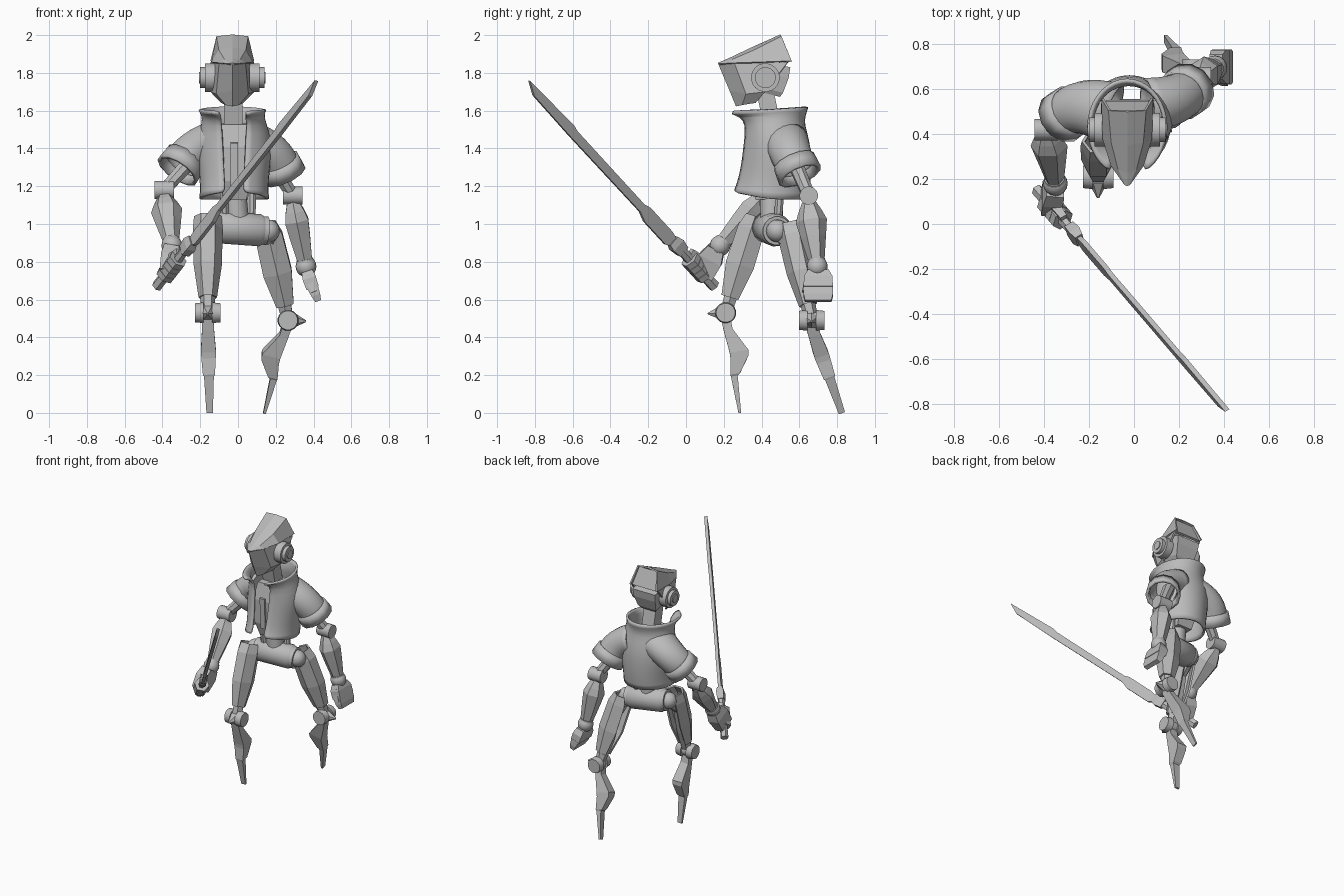
import bpy, bmesh, math
from mathutils import Vector as V, Matrix

cube = bpy.data.objects.get("Cube")
if cube:
    bpy.data.objects.remove(cube)

grey = bpy.data.materials.new("plain grey")
grey.use_nodes = True
grey.diffuse_color = (0.5, 0.5, 0.5, 1)
grey.node_tree.nodes["Principled BSDF"].inputs["Base Color"].default_value = (0.5, 0.5, 0.5, 1)
FRONT, LEFT, UP = V((0, -1, 0)), V((1, 0, 0)), V((0, 0, 1))


def finish(name, bm, smooth=False, thick=0, subdiv=0):
    bmesh.ops.recalc_face_normals(bm, faces=bm.faces)
    me = bpy.data.meshes.new(name)
    bm.to_mesh(me)
    bm.free()
    ob = bpy.data.objects.new(name, me)
    bpy.context.collection.objects.link(ob)
    me.materials.append(grey)
    if subdiv:
        ob.modifiers.new("round", 'SUBSURF').levels = subdiv
    if thick:
        m = ob.modifiers.new("thick", 'SOLIDIFY')
        m.thickness, m.offset = thick, 0
    if smooth:
        bpy.ops.object.select_all(action='DESELECT')
        ob.select_set(True)
        bpy.context.view_layer.objects.active = ob
        bpy.ops.object.shade_smooth_by_angle(angle=math.radians(40))
    return ob


def grid(bm, rings, closed=True, caps=True):
    """Skin a list of point rings."""
    vs = [[bm.verts.new(p) for p in r] for r in rings]
    n = len(vs[0])
    for r0, r1 in zip(vs, vs[1:]):
        for i in range(n if closed else n - 1):
            j = (i + 1) % n
            bm.faces.new((r0[i], r0[j], r1[j], r1[i]))
    if caps:
        bm.faces.new(vs[0])
        bm.faces.new(vs[-1])


def frame(axis, front):
    """Side and forward directions across an axis."""
    z = axis.normalized()
    y = (front - z * front.dot(z)).normalized()
    return y.cross(z), y


def loft(name, a, b, rows, sides=4, front=FRONT, arc=None, smooth=False, thick=0, caps=True):
    """Rows are (t, half width, half depth, forward shift) from a to b."""
    a, b = V(a), V(b)
    x, y = frame(b - a, front)
    if arc:
        angles, k = [math.radians(-arc + 2 * arc * i / (sides - 1)) for i in range(sides)], 1
    else:
        angles = [math.tau * (i + 0.5) / sides for i in range(sides)]
        k = 1 / math.cos(math.pi / sides)
    rings = []
    for t, w, d, *s in rows:
        c = a.lerp(b, t) + y * (s[0] if s else 0)
        rings.append([c + x * w * k * math.sin(q) + y * d * k * math.cos(q) for q in angles])
    bm = bmesh.new()
    grid(bm, rings, not arc, caps and not arc)
    return finish(name, bm, smooth, thick)


def tube(name, a, b, r, r2=None, sides=16):
    r2 = r if r2 is None else r2
    up = FRONT if abs((V(b) - V(a)).normalized().y) < 0.9 else UP
    return loft(name, a, b, [(0, r, r), (1, r2, r2)], sides, up, smooth=sides > 8)


def ball(name, c, r):
    bm = bmesh.new()
    bmesh.ops.create_uvsphere(bm, u_segments=16, v_segments=10, radius=r)
    bmesh.ops.translate(bm, verts=bm.verts, vec=V(c))
    return finish(name, bm, True)


# Head: pointed mask under a sloping hood
CX = -0.03


def mirrored_shell(name, halves):
    """Each half section starts on the centre line."""
    bm = bmesh.new()
    grid(bm, [[V((CX - x, y, z)) for x, y, z in reversed(h[1:])] +
              [V((CX + x, y, z)) for x, y, z in h] for h in halves], closed=False, caps=False)
    finish(name, bm, thick=0.012)


mirrored_shell("face_mask", (
    [(0, .27, 1.625), (.03, .30, 1.632), (.055, .37, 1.645)],
    [(0, .235, 1.71), (.08, .32, 1.69), (.11, .42, 1.70)],
    [(0, .178, 1.845), (.065, .26, 1.85), (.11, .54, 1.857)]))
mirrored_shell("hood", (
    [(0, .172, 1.848), (.006, .174, 1.847), (.01, .178, 1.845)],
    [(0, .23, 1.873), (.038, .245, 1.866), (.068, .26, 1.85)],
    [(0, .35, 1.93), (.068, .365, 1.918), (.105, .38, 1.855)],
    [(0, .502, 1.998), (.08, .507, 1.99), (.11, .56, 1.862)]))
loft("hood_back", (CX, .54, 1.855), (CX, .49, 1.98), [(0, .1, .008), (1, .075, .008)])
loft("head_core", (CX, .43, 1.69), (CX, .47, 1.85),
     [(0, .06, .07), (.15, .075, .08), (.65, .09, .09), (1, .095, .085)])
for s in (-1, 1):
    for part, x0, x1, r in (("disc", .09, .145, .075), ("hub", .145, .17, .055), ("pin", .17, .176, .03)):
        tube("ear_" + part, (CX + s * x0, .42, 1.775), (CX + s * x1, .42, 1.775), r, sides=20)
loft("neck", (CX + .005, .41, 1.74), (CX + .005, .47, 1.46), [(0, .05, .045), (1, .05, .045)])

# Jacket: open front shell with a flared collar
bm = bmesh.new()
rings = []
for z, cx, cy, rx, ry, gap in ((1.605, -.03, .427, .175, .217, 24), (1.575, -.027, .45, .16, .178, 25),
                               (1.53, -.02, .465, .165, .155, 25), (1.43, -.02, .48, .20, .175, 18),
                               (1.30, -.02, .475, .185, .185, 18), (1.2, -.02, .46, .175, .195, 17),
                               (1.13, -.02, .445, .18, .2, 17)):
    ring = []
    for i in range(17):
        q = math.radians(gap + (360 - 2 * gap) * i / 16)
        lift = .04 * max(0, math.cos(q)) if z < 1.2 else -.015 * math.cos(q) if z > 1.6 else 0
        ring.append(V((cx + rx * math.sin(q), cy - ry * math.cos(q), z + lift)))
    rings.append(ring)
grid(bm, rings, closed=False, caps=False)
finish("jacket", bm, True, 0.016, 1)

# Torso under the jacket
loft("chest", (-.015, .44, 1.53), (-.015, .45, 1.13),
     [(0, .07, .08), (.3, .09, .11), (.75, .08, .11), (1, .06, .08)])
loft("chest_strip", (-.02, .325, 1.43), (-.02, .335, 1.2), [(0, .02, .008), (1, .02, .008)])
tube("waist", (-.015, .45, 1.15), (0, .455, 1.0), .06, sides=12)
for s in (-1, 1):
    tube("waist_strut", (s * .075, .45 + s * .05, 1.2), (s * .07, .455 + s * .03, 1.0), .022, sides=8)

# Pelvis and hip joints
A, B = V((-.13, .43, .985)), V((.14, .48, .965))
loft("pelvis", A, B, [(0, .07, .07), (.08, .085, .085), (.9, .085, .085), (1, .07, .07)], 16, smooth=True)
for i, t in enumerate((-.05, .93)):
    tube("hip_ring", A.lerp(B, t), A.lerp(B, t + .12), .075)
    ball("hip_ball", A.lerp(B, i * 1.16 - .08), .06)


def leg(side, hip, thigh_top, knee, shin_top, foot, face):
    hip, thigh_top, knee = V(hip), V(thigh_top), V(knee)
    tube(side + "_hip_link", hip, thigh_top.lerp(knee, .3), .04, .03, 8)
    # Thigh armour is a channel, open at the back
    loft(side + "_thigh_armour", thigh_top, thigh_top.lerp(knee, .84),
         [(0, .066, .055), (.15, .072, .08), (.6, .068, .085), (1, .042, .05)], 6, face, arc=145, thick=.014)
    loft(side + "_thigh_core", thigh_top.lerp(knee, .15), knee,
         [(0, .025, .03), (.6, .04, .04), (1, .03, .03)], 6, face)
    # Knee joint with a pointed guard
    across = face.cross(UP)
    tube(side + "_knee", knee - across * .068, knee + across * .068, .042)
    for s in (-1, 1):
        tube(side + "_knee_cap", knee + across * s * .022, knee + across * s * .068, .055, .05)
    tube(side + "_knee_spike", knee + face * .03, knee + face * .095 - UP * .005, .035, .004, 6)
    # Blade shin with a calf fin
    loft(side + "_shin", shin_top, foot,
         [(0, .03, .025), (.12, .032, .024, -.004), (.36, .04, .05, -.044), (.42, .038, .048, -.042),
          (.59, .032, .026, -.006), (.61, .026, .018), (1, .017, .007)], 4, face)


leg("right", (-.15, .42, .98), (-.16, .37, 1.04), (-.16, .21, .53), (-.16, .21, .5), (-.15, .285, 0), FRONT)
leg("left", (.16, .49, .96), (.145, .55, 1.0), (.265, .665, .49), (.262, .66, .47), (.14, .825, 0), LEFT)


def arm(side, shoulder, cuff, elbow, wrist, face, depth):
    shoulder, cuff, elbow, wrist = map(V, (shoulder, cuff, elbow, wrist))
    d = (elbow - cuff).normalized()
    # Sleeve bends from the shoulder down into the rolled cuff
    bend = cuff - d * .12
    bm = bmesh.new()
    rings = []
    for i in range(8):
        t = i / 7
        p, q = shoulder.lerp(bend, t), bend.lerp(cuff, t)
        x, y = frame(q - p, FRONT)
        r = depth + (.097 - depth) * t
        rings.append([p.lerp(q, t) + x * .1 * math.sin(a) + y * r * math.cos(a)
                      for a in (math.tau * k / 18 for k in range(18))])
    grid(bm, rings, caps=False)
    finish(side + "_sleeve", bm, True, .012)
    loft(side + "_cuff", cuff - d * .035, cuff + d * .05, [(0, .102, .102), (1, .11, .108)],
         12, smooth=True, thick=.02, caps=False)
    # Upper arm, elbow and forearm
    tube(side + "_upper_arm", shoulder.lerp(cuff, .6), elbow, .04, .032, 8)
    tube(side + "_elbow", elbow - LEFT * .052, elbow + LEFT * .052, .048)
    loft(side + "_forearm", elbow - UP * .03, wrist,
         [(0, .03, .03), (.16, .055, .05), (.3, .072, .062), (.55, .058, .054), (1, .032, .035)], 6, face)
    ball(side + "_wrist", wrist, .055)
    tube(side + "_wrist_band", wrist.lerp(elbow, .1), wrist, .045, .05)


arm("right", (-.1, .49, 1.45), (-.295, .495, 1.32), (-.39, .42, 1.18), (-.35, .18, .885), FRONT, .135)
arm("left", (.06, .53, 1.44), (.225, .585, 1.3), (.29, .65, 1.15), (.36, .695, .775), LEFT, .115)

# Relaxed left hand: palm, joined fingers and thumb
loft("left_palm", (.365, .7, .75), (.395, .7, .66), [(0, .055, .03), (.4, .075, .036), (1, .078, .034)], 4, LEFT)
loft("left_fingers", (.393, .7, .67), (.425, .7, .592), [(0, .078, .03), (.6, .078, .024), (1, .07, .016)], 4, LEFT)
loft("left_thumb", (.37, .65, .72), (.405, .63, .64), [(0, .02, .02), (1, .015, .015)])

# Sword: a flat blade with a broad root, guard and grip
GUARD, TIP = V((-.25, -.06, .90)), V((.418, -.838, 1.75))
D = (TIP - GUARD).normalized()
W = (UP - D * UP.dot(D)).normalized()
W.rotate(Matrix.Rotation(math.radians(-15), 3, D))
length = (TIP - GUARD).length
edge = [(0, -.022), (.04, -.045), (.23, -.045), (.29, -.026), (.93, -.03), (length - .08, -.026),
        (length, .012), (.95, .026), (.91, .018), (.3, .018), (.26, .03), (.06, .03), (0, .018)]
bm = bmesh.new()
bm.faces.new([bm.verts.new(GUARD + D * t + W * w) for t, w in edge])
finish("sword_blade", bm, thick=.022)
loft("sword_guard", GUARD - D * .07, GUARD + D * .02, [(0, .022, .032), (.6, .026, .04), (1, .018, .03)], 4, W)
loft("sword_grip", GUARD - D * .36, GUARD - D * .05, [(0, .024, .028), (1, .02, .024)], 6, W)

# Gripping right hand
HAND = GUARD - D * .2
loft("right_palm", V((-.35, .16, .87)), HAND + V((-.03, .03, -.04)),
     [(0, .045, .04), (.4, .065, .045), (1, .06, .035)], 4, V((-1, 0, 0)))
for i in range(4):
    c = HAND + D * (.05 - .036 * i)
    loft("right_finger", c - D * .017, c + D * .017, [(0, .045, .045), (1, .045, .045)], 6, W)
loft("right_thumb", HAND + W * .05, HAND + D * .09 + W * .035, [(0, .022, .02), (1, .016, .014)], 4, W)
